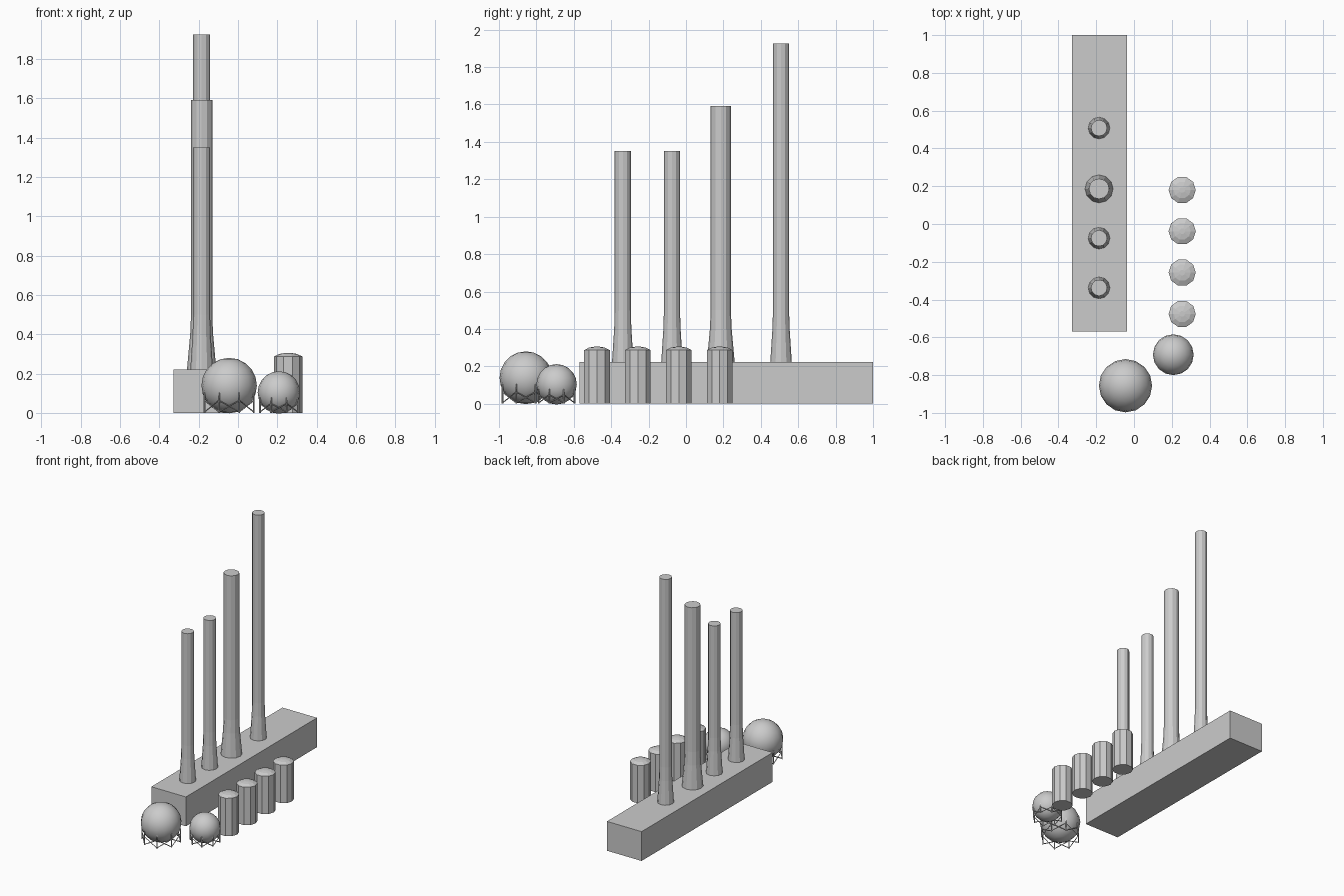
import bpy, bmesh
from math import cos, sin, pi, tau
from mathutils import Vector

if "Cube" in bpy.data.objects:
    bpy.data.objects.remove(bpy.data.objects["Cube"])


def finish(name, bm, smooth=False):
    bmesh.ops.recalc_face_normals(bm, faces=bm.faces[:])
    me = bpy.data.meshes.new(name)
    bm.to_mesh(me)
    bm.free()
    ob = bpy.data.objects.new(name, me)
    bpy.context.collection.objects.link(ob)
    for p in me.polygons:
        p.use_smooth = smooth
    return ob


def lathe(name, x, y, profile, n, turn=0.0):
    """Closed faceted solid from (radius, z) rings."""
    bm = bmesh.new()
    rings = [[bm.verts.new((x + r * cos(turn + tau * i / n),
                            y + r * sin(turn + tau * i / n), z))
              for i in range(n)] for r, z in profile]
    for a, b in zip(rings, rings[1:]):
        for i in range(n):
            j = (i + 1) % n
            bm.faces.new((a[i], a[j], b[j], b[i]))
    bm.faces.new(rings[0][::-1])
    bm.faces.new(rings[-1])
    return finish(name, bm)


def strut(bm, a, b, r, n=4):
    """Thin rod between two points, added to bm."""
    a, b = Vector(a), Vector(b)
    m = (b - a).to_track_quat('Z', 'Y').to_matrix().to_4x4()
    m.translation = (a + b) / 2
    bmesh.ops.create_cone(bm, cap_ends=True, segments=n, radius1=r,
                          radius2=r, depth=(b - a).length, matrix=m)


# long plant building
bm = bmesh.new()
bmesh.ops.create_cube(bm, size=1)
for v in bm.verts:
    v.co = (-0.183 + v.co.x * 0.29, 0.2155 + v.co.y * 1.569, 0.111 + v.co.z * 0.222)
finish("building", bm)

# chimneys with flared feet: y, shaft radius, foot radius, height
chimneys = [(-0.338, 0.043, 0.058, 1.35), (-0.075, 0.043, 0.058, 1.35),
            (0.186, 0.054, 0.075, 1.593), (0.508, 0.043, 0.058, 1.925)]
for k, (y, r, foot, h) in enumerate(chimneys):
    lathe(f"chimney_{k + 1}", -0.185, y,
          [(foot, 0.215), (r + 0.2 * (foot - r), 0.40), (r, 0.50), (r, h)], 12)

# upright storage tanks with shallow domed lids
for k in range(4):
    lathe(f"storage_tank_{k + 1}", 0.255, -0.476 + 0.2187 * k,
          [(0.072, 0.0), (0.072, 0.287), (0.045, 0.300), (0.015, 0.305)], 10)


# spherical gas tanks on braced legs
def gas_sphere(name, x, y, r, zc):
    bm = bmesh.new()
    bmesh.ops.create_uvsphere(bm, u_segments=16, v_segments=10, radius=r)
    bmesh.ops.translate(bm, verts=bm.verts[:], vec=(x, y, zc))
    finish(name, bm, smooth=True)

    bm = bmesh.new()
    n, t, R, top = 8, 0.0045, r * 0.96, zc * 0.75
    at = lambda i, z: (x + R * cos(tau * (i + 0.5) / n),
                       y + R * sin(tau * (i + 0.5) / n), z)
    for i in range(n):
        strut(bm, at(i, 0), at(i, top), t)
        strut(bm, at(i, 0.005), at(i + 1, top * 0.6), t * 0.7)
        strut(bm, at(i + 1, 0.005), at(i, top * 0.6), t * 0.7)
    finish(name + "_legs", bm)


gas_sphere("large_gas_sphere", -0.045, -0.856, 0.141, 0.139)
gas_sphere("small_gas_sphere", 0.208, -0.692, 0.108, 0.104)
